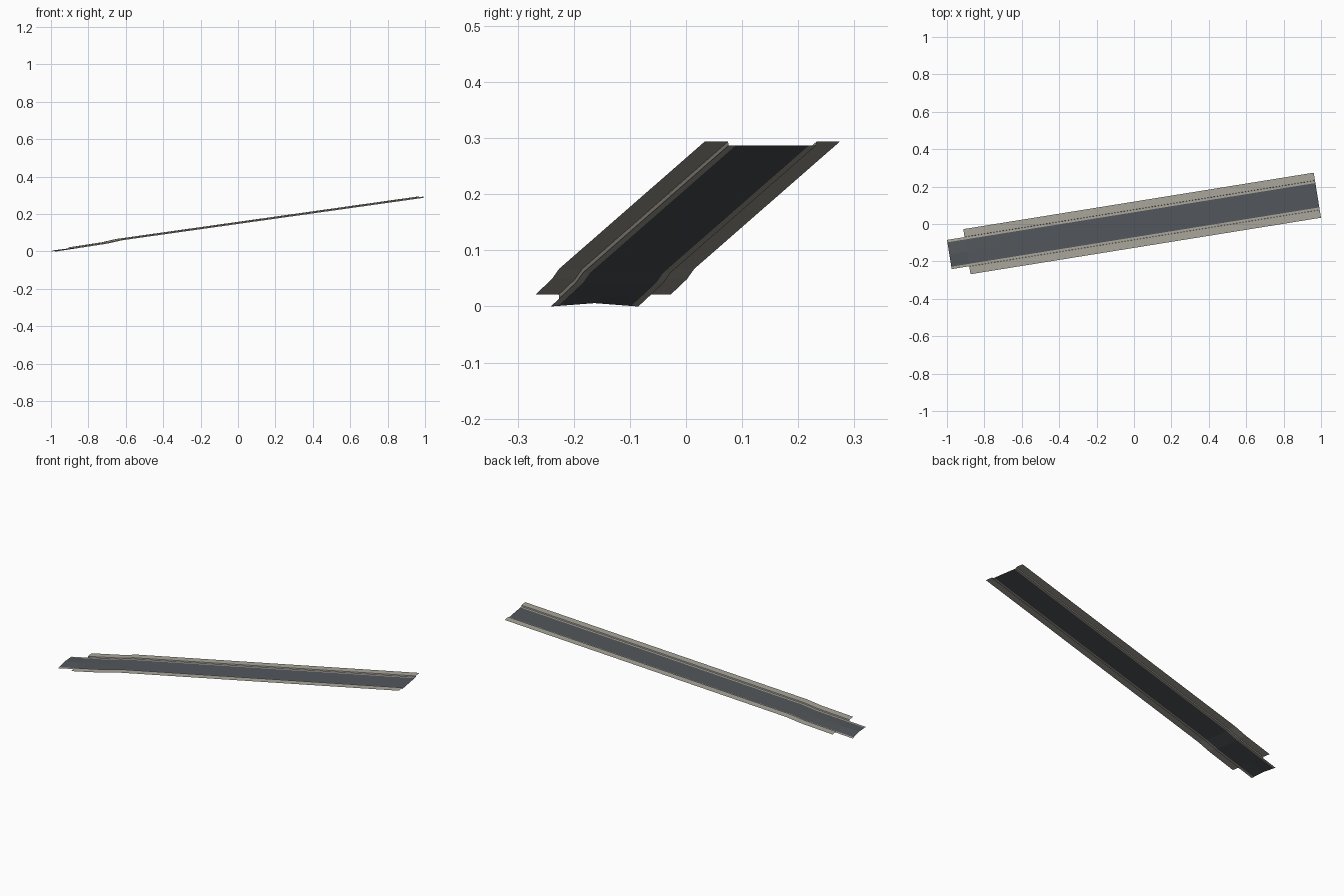
import bpy, bmesh, math

if "Cube" in bpy.data.objects:
    bpy.data.objects.remove(bpy.data.objects["Cube"])

ANG = math.atan2(0.159, 0.987)   # heading of the ramp in plan
C, S = math.cos(ANG), math.sin(ANG)
SHIFT_Y = -0.004


def material(name, rgb):
    m = bpy.data.materials.new(name)
    m.diffuse_color = (*rgb, 1)
    m.use_nodes = True
    m.node_tree.nodes["Principled BSDF"].inputs["Base Color"].default_value = m.diffuse_color
    return m


asphalt = material("asphalt", (0.085, 0.095, 0.105))
concrete = material("concrete", (0.40, 0.38, 0.33))

# stations along the ramp: distance, road height, crown height
STATIONS = [(-1.0, 0.0, 0.006), (-0.905, 0.014, 0.004), (-0.72, 0.042, 0.0),
            (-0.64, 0.060, 0.0), (0.993, 0.287, 0.0)]
ROAD, GUTTER, OUTER, CURB = 0.066, 0.079, 0.122, 0.007


def sheet(name, stations, profile, mat):
    """Sweep a cross-section of (offset, lift) points through the stations."""
    bm = bmesh.new()
    rows = []
    for s, z, crown in stations:
        row = []
        for t, lift in profile:
            zz = z + lift + crown * max(0, 1 - abs(t) / GUTTER)
            row.append(bm.verts.new((s * C - t * S, s * S + t * C + SHIFT_Y, zz)))
        rows.append(row)
    for a, b in zip(rows, rows[1:]):
        for i in range(len(profile) - 1):
            bm.faces.new((a[i], b[i], b[i + 1], a[i + 1]))
    bmesh.ops.recalc_face_normals(bm, faces=bm.faces)
    if sum(f.normal.z * f.calc_area() for f in bm.faces) < 0:
        bmesh.ops.reverse_faces(bm, faces=bm.faces)
    me = bpy.data.meshes.new(name)
    bm.to_mesh(me)
    bm.free()
    me.materials.append(mat)
    ob = bpy.data.objects.new(name, me)
    bpy.context.collection.objects.link(ob)
    return ob


# crowned road surface
sheet("road_deck", STATIONS, [(-ROAD, 0), (0, 0), (ROAD, 0)], asphalt)

# gutter strips, then curb step and shoulder on both sides
for side, label in ((-1, "right"), (1, "left")):
    sheet(label + "_gutter", STATIONS,
          [(side * ROAD, 0), (side * GUTTER, 0)], concrete)
    sheet(label + "_shoulder", STATIONS[1:],
          [(side * GUTTER, 0), (side * (GUTTER + 0.001), CURB), (side * OUTER, CURB)],
          concrete)
